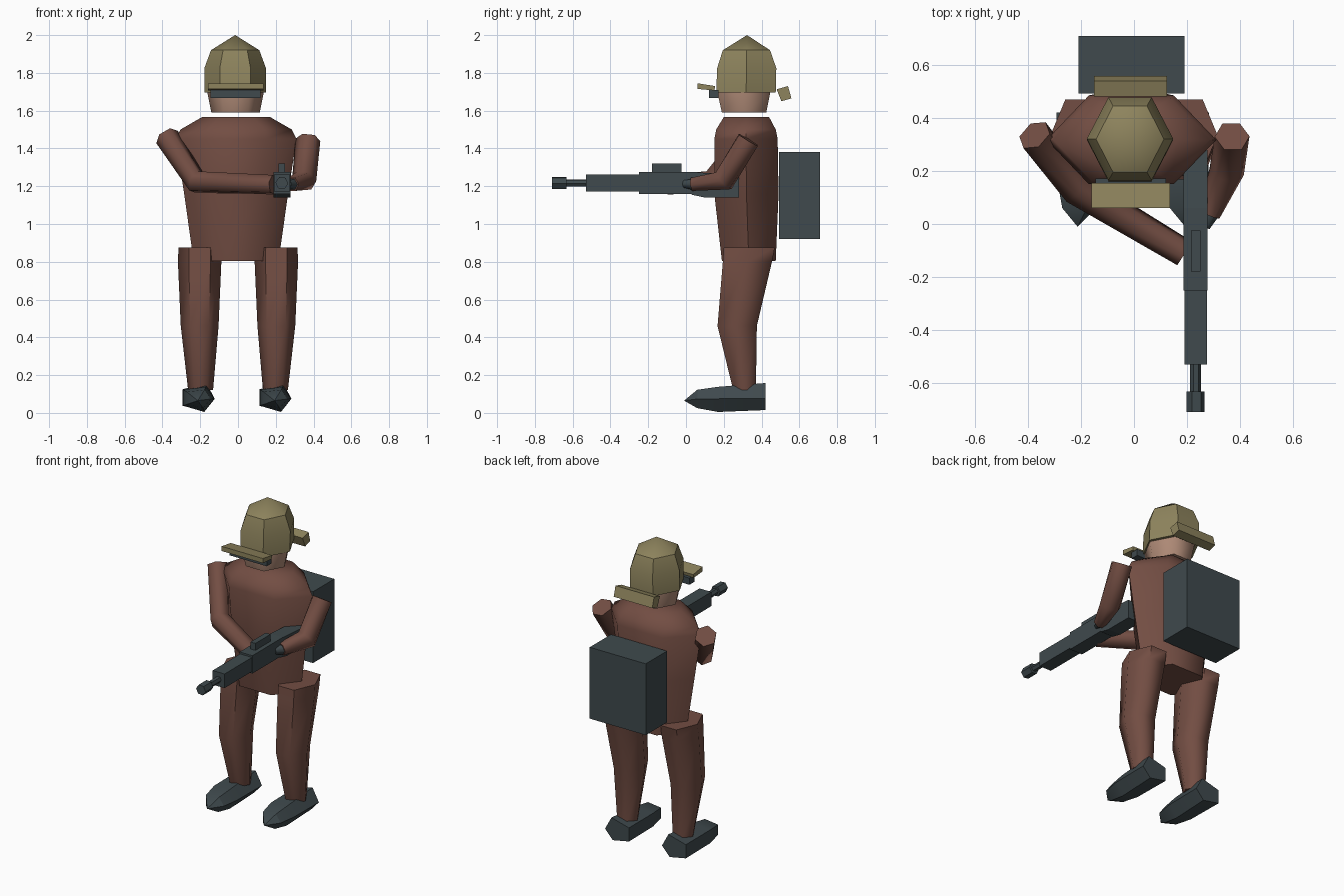
import bpy, bmesh, math
from mathutils import Vector

if "Cube" in bpy.data.objects:
    bpy.data.objects.remove(bpy.data.objects["Cube"])


def material(name, rgb):
    m = bpy.data.materials.new(name)
    m.diffuse_color = (*rgb, 1)
    m.use_nodes = True
    m.node_tree.nodes["Principled BSDF"].inputs["Base Color"].default_value = m.diffuse_color
    return m


CLOTH = material("brown_cloth", (0.17, 0.075, 0.056))
OLIVE = material("olive", (0.27, 0.23, 0.11))
DARK = material("dark_metal", (0.05, 0.068, 0.075))
SKIN = material("skin", (0.42, 0.25, 0.18))


def loft(name, rings, mat, smooth=None):
    """Skin a row of equal rings; a one-point ring makes a tip."""
    bm = bmesh.new()
    rows = [[bm.verts.new(p) for p in r] for r in rings]
    for a, b in zip(rows, rows[1:]):
        n = max(len(a), len(b))
        for i in range(n):
            j = (i + 1) % n
            if len(a) == 1:
                bm.faces.new((a[0], b[j], b[i]))
            elif len(b) == 1:
                bm.faces.new((a[i], a[j], b[0]))
            else:
                bm.faces.new((a[i], a[j], b[j], b[i]))
    for end in (rows[0], rows[-1]):
        if len(end) > 2:
            bm.faces.new(end)
    bmesh.ops.recalc_face_normals(bm, faces=bm.faces[:])
    me = bpy.data.meshes.new(name)
    bm.to_mesh(me)
    bm.free()
    ob = bpy.data.objects.new(name, me)
    bpy.context.collection.objects.link(ob)
    me.materials.append(mat)
    if smooth:
        bpy.ops.object.select_all(action='DESELECT')
        ob.select_set(True)
        bpy.context.view_layer.objects.active = ob
        bpy.ops.object.shade_smooth_by_angle(angle=math.radians(smooth))
    return ob


def hexa(x, z, hx, y0, y1):
    """Horizontal hexagon, corners at +-x, flats at front and back."""
    cy, hy = (y0 + y1) / 2, (y1 - y0) / 2 / math.sin(math.pi / 3)
    return [(x + hx * math.cos(k * math.pi / 3),
             cy + hy * math.sin(k * math.pi / 3), z) for k in range(6)]


def prism(name, x0, x1, profile, mat):
    """Extrude a (y, z) profile across x."""
    return loft(name, [[(x, y, z) for y, z in profile] for x in (x0, x1)], mat)


def box(name, x0, x1, y0, y1, z0, z1, mat):
    return prism(name, x0, x1, [(y0, z0), (y1, z0), (y1, z1), (y0, z1)], mat)


def tube(name, path, mat, sides=6, smooth=65):
    """Faceted tube through (point, radius) stations."""
    pts = [Vector(p) for p, r in path]
    rings = []
    for i, (p, r) in enumerate(path):
        d = pts[min(i + 1, len(pts) - 1)] - pts[max(i - 1, 0)]
        u = d.cross(Vector((0.1, 0.2, 1))).normalized()
        v = u.cross(d).normalized()
        rings.append([pts[i] + r * (u * math.cos(t) + v * math.sin(t))
                      for t in (2 * math.pi * k / sides for k in range(sides))])
    return loft(name, rings, mat, smooth)


# Torso
loft("torso", [hexa(-0.01, *s) for s in (
    (0.805, 0.225, 0.19, 0.475), (1.16, 0.275, 0.15, 0.49),
    (1.45, 0.32, 0.15, 0.485), (1.50, 0.295, 0.16, 0.475),
    (1.566, 0.18, 0.20, 0.44))], CLOTH, 65)

# Head and helmet
loft("head", [hexa(-0.013, *s) for s in (
    (1.59, 0.128, 0.19, 0.425), (1.69, 0.148, 0.168, 0.445),
    (1.8, 0.14, 0.18, 0.44))], SKIN, 65)
loft("helmet", [hexa(-0.015, *s) for s in (
    (1.695, 0.163, 0.16, 0.475), (1.825, 0.163, 0.165, 0.478),
    (1.92, 0.128, 0.195, 0.445))] + [[(-0.015, 0.323, 2.0)]], OLIVE, 35)
prism("helmet_brim", -0.16, 0.135,
      [(0.06, 1.715), (0.15, 1.707), (0.155, 1.73), (0.06, 1.745)], OLIVE)
prism("neck_guard", -0.15, 0.125,
      [(0.48, 1.713), (0.505, 1.65), (0.558, 1.665), (0.54, 1.73)], OLIVE)
box("goggles", -0.145, 0.12, 0.122, 0.172, 1.667, 1.71, DARK)

# Legs and five-sided boots
PENT = [(-0.09, 0.125), (0.035, 0.14), (0.08, 0.075), (0.025, 0.01), (-0.09, 0.037)]
for side, sx in (("left", -1), ("right", 1)):
    x = 0.203 * sx
    loft(side + "_leg", [hexa(x + dx * sx, z, h, a, b) for dx, z, h, a, b in (
        (-0.005, 0.12, 0.066, 0.25, 0.37), (0, 0.46, 0.1, 0.167, 0.375),
        (0, 0.80, 0.115, 0.195, 0.455), (0, 0.875, 0.112, 0.2, 0.47))], CLOTH, 65)
    rings = [[(x + px * s, y, 0.07 + (pz - 0.07) * s) for px, pz in PENT]
             for y, s in ((0.42, 1.0), (0.17, 0.97), (0.06, 0.75))]
    boot = loft(side + "_boot", rings + [[(x - 0.01, -0.01, 0.065)]], DARK, 30)
    boot.data.vertices[1].co.z = 0.158
    for v in (3, 8):
        boot.data.vertices[v].co.z = 0.005 if v == 8 else 0.015

# Arms holding the weapon
tube("right_arm", [((0.37, 0.33, 1.445), 0.066), ((0.35, 0.2, 1.23), 0.066),
                   ((0.285, 0.035, 1.21), 0.04)], CLOTH)
tube("right_hand", [((0.29, 0.045, 1.21), 0.034), ((0.265, -0.01, 1.212), 0.022)], DARK)
tube("left_arm", [((-0.375, 0.335, 1.46), 0.066), ((-0.22, 0.135, 1.222), 0.063),
                  ((0.19, -0.11, 1.208), 0.054)], CLOTH)

# Weapon
box("receiver", 0.187, 0.278, -0.25, 0.06, 1.16, 1.275, DARK)
prism("stock", 0.187, 0.278,
      [(0.03, 1.275), (0.03, 1.155), (0.1, 1.14), (0.28, 1.14), (0.28, 1.26)], DARK)
box("handguard", 0.19, 0.275, -0.53, -0.25, 1.172, 1.263, DARK)
box("sight", 0.215, 0.25, -0.18, -0.025, 1.27, 1.32, DARK)
tube("barrel", [((0.232, -0.52, 1.217), 0.02), ((0.232, -0.65, 1.217), 0.02)], DARK, 6, 30)
tube("muzzle", [((0.232, -0.632, 1.217), 0.034), ((0.232, -0.71, 1.217), 0.034)], DARK, 6, 30)

# Backpack
box("backpack", -0.21, 0.19, 0.493, 0.71, 0.92, 1.38, DARK)
